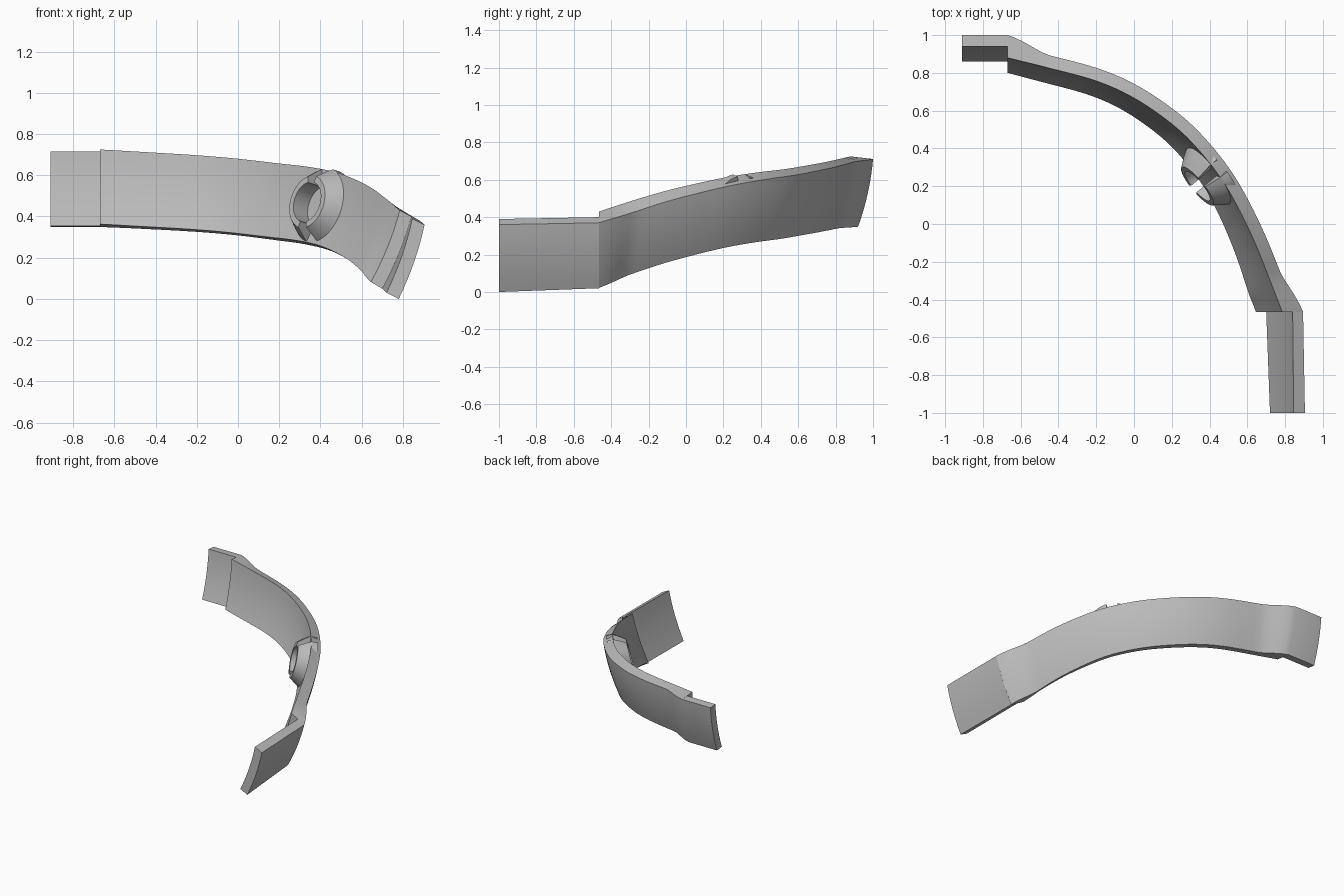
import bpy, bmesh, math
from mathutils import Vector as V

if "Cube" in bpy.data.objects:
    bpy.data.objects.remove(bpy.data.objects["Cube"])

grey = bpy.data.materials.new("grey")
grey.diffuse_color = (0.5, 0.5, 0.5, 1)
grey.use_nodes = True
grey.node_tree.nodes["Principled BSDF"].inputs["Base Color"].default_value = grey.diffuse_color


def finish(name, bm, angle=25):
    bmesh.ops.remove_doubles(bm, verts=bm.verts, dist=0.0005)
    bmesh.ops.recalc_face_normals(bm, faces=bm.faces)
    me = bpy.data.meshes.new(name)
    bm.to_mesh(me)
    bm.free()
    ob = bpy.data.objects.new(name, me)
    bpy.context.collection.objects.link(ob)
    me.materials.append(grey)
    bpy.ops.object.select_all(action='DESELECT')
    ob.select_set(True)
    bpy.context.view_layer.objects.active = ob
    bpy.ops.object.shade_smooth_by_angle(angle=math.radians(angle))
    return ob


def loft(bm, sections):
    rings = [[bm.verts.new(p) for p in s] for s in sections]
    n = len(rings[0])
    for a, b in zip(rings, rings[1:]):
        for i in range(n):
            j = (i + 1) % n
            bm.faces.new((a[i], a[j], b[j], b[i]))
    bm.faces.new(rings[0])
    bm.faces.new(rings[-1][::-1])


def section(inner_top, outer_top, lean, out, lift=0, steps=8):
    """Leaning, slightly bowed cross-section of the strip."""
    def side(top, lean):
        return [top + lean * u + out * 0.05 * u * (1 - u)
                for u in (i / steps for i in range(steps + 1))]
    return side(inner_top, lean) + side(outer_top, lean + V((0, 0, lift)))[::-1]


def smoothstep(t):
    t = max(0, min(1, t))
    return t * t * (3 - 2 * t)


# Upper inner edge of the curved strip
rail = [V(p) for p in [
    (-.67, .88, .725), (-.46, .828, .713), (-.2, .757, .697), (0, .667, .68),
    (.2, .53, .657), (.34, .395, .641), (.465, .235, .617), (.56, .07, .583),
    (.645, -.11, .54), (.717, -.29, .487), (.785, -.465, .43)]]
ext = [2 * rail[0] - rail[1]] + rail + [2 * rail[-1] - rail[-2]]
pts = []
for i in range(1, len(ext) - 2):
    a, b, c, d = ext[i - 1:i + 3]
    for k in range(6):
        t = k / 6
        pts.append(0.5 * (2 * b + (c - a) * t + (2 * a - 5 * b + 4 * c - d) * t * t
                          + (3 * b - a - 3 * c + d) * t ** 3))
pts.append(rail[-1])

# Strip: rear tab, thickened shoulder, curve, shoulder, front tab
X, Y = V((1, 0, 0)), V((0, 1, 0))
rear_lean, front_lean = V((0, -.08, -.362)), V((-.14, 0, -.35))
secs = [section(V((x, .94, .716)), V((x, 1.0, .711)), rear_lean, Y) for x in (-.91, -.67)]
last = len(pts) - 1
for i, p in enumerate(pts):
    tan = pts[min(i + 1, last)] - pts[max(i - 1, 0)]
    n = V((-tan.y, tan.x, 0)).normalized()
    if n.x + n.y < 0:
        n = -n
    rear = smoothstep((-.46 - p.x) / .21)
    front = smoothstep((-.27 - p.y) / .195)
    out = (n * (1 - rear - front) + Y * rear + X * front).normalized()
    s = i / last
    lean = -out * (.08 + .06 * s * s) + V((0, 0, -.362 + .014 * s))
    outer = p + out * (.066 + .054 * rear + .044 * front) - V((0, 0, .014 + .046 * s))
    secs.append(section(p, outer, lean, out, lift=.07 * s * (1 - s)))
secs.append(section(V((.84, -.465, .40)), V((.895, -.465, .37)), front_lean, X))
secs.append(section(V((.845, -1, .39)), V((.905, -1, .36)), V((-.125, 0, -.36)), X))
bm = bmesh.new()
loft(bm, secs)
finish("curved_strip", bm)

# Split collar on the inner face: two tapered half rings
axis = V((-.76, -.63, .25)).normalized()
side = axis.cross(V((0, 0, 1))).normalized()
up = side.cross(axis)
centre = V((.425, .275, .442))
profile = [(.10, -.01), (.188, -.01), (.188, .035), (.17, .065), (.13, .12), (.10, .12)]
for name, start in (("collar_half_left", 90), ("collar_half_right", -90)):
    rows = []
    for k in range(25):
        a = math.radians(start + 13 + k * 154 / 24)
        d = side * math.cos(a) + up * math.sin(a)
        rows.append([centre + d * r + axis * h for r, h in profile])
    bm = bmesh.new()
    loft(bm, rows)
    finish(name, bm)
